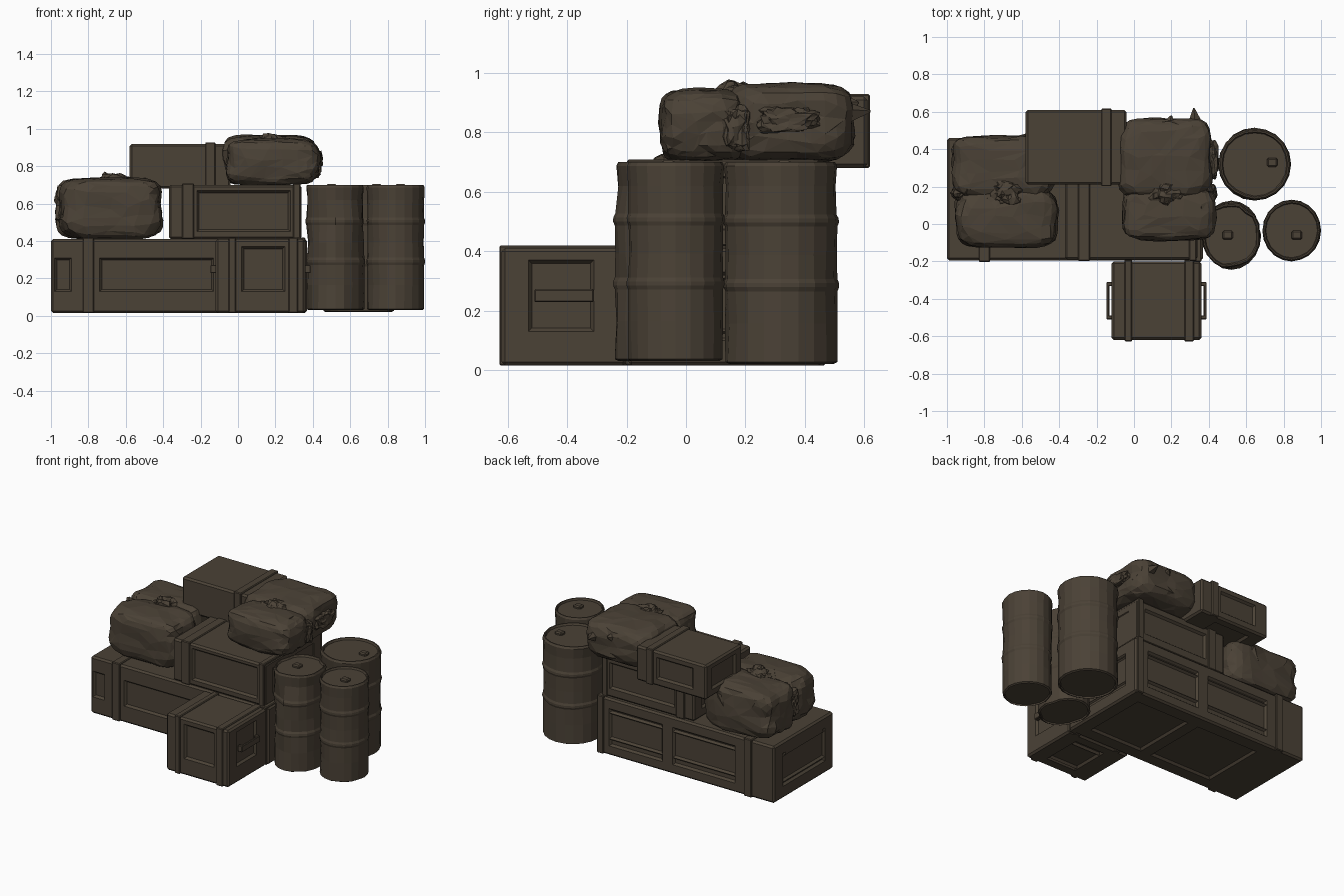
import bpy, bmesh, math
from mathutils import Vector, noise

cube = bpy.data.objects.get("Cube")
if cube:
    bpy.data.objects.remove(cube)

mat = bpy.data.materials.new("dusty brown")
mat.use_nodes = True
colour = (0.07, 0.054, 0.037, 1)
mat.diffuse_color = colour
mat.node_tree.nodes["Principled BSDF"].inputs["Base Color"].default_value = colour


def finish(bm, name):
    bmesh.ops.recalc_face_normals(bm, faces=bm.faces[:])
    mesh = bpy.data.meshes.new(name)
    bm.to_mesh(mesh)
    bm.free()
    mesh.materials.append(mat)
    ob = bpy.data.objects.new(name, mesh)
    bpy.context.collection.objects.link(ob)
    return ob


def add_box(bm, lo, hi, bevel):
    lo, hi = Vector(lo), Vector(hi)
    verts = bmesh.ops.create_cube(bm, size=1)["verts"]
    for v in verts:
        v.co = (lo + hi) / 2 + v.co * (hi - lo)
    edges = {e for v in verts for e in v.link_edges}
    bmesh.ops.bevel(bm, geom=list(edges), offset=bevel, segments=1, affect='EDGES')


def sink_panel(bm, axis, side, a0, a1, b0, b1):
    """Recess a rectangle on the box side facing +/- axis."""
    u, w = [i for i in range(3) if i != axis]
    for i, value in ((u, a0), (u, a1), (w, b0), (w, b1)):
        n = Vector((0, 0, 0))
        n[i] = 1
        bmesh.ops.bisect_plane(bm, geom=bm.verts[:] + bm.edges[:] + bm.faces[:],
                               plane_co=n * value, plane_no=n)
    bm.normal_update()
    picked = []
    for f in bm.faces:
        c = f.calc_center_median()
        if f.normal[axis] * side > 0.9 and a0 < c[u] < a1 and b0 < c[w] < b1:
            picked.append(f)
    bmesh.ops.inset_region(bm, faces=picked, thickness=0.012, depth=-0.015,
                           use_even_offset=True)


def crate(name, lo, hi, panels, straps):
    bm = bmesh.new()
    add_box(bm, lo, hi, 0.012)
    for p in panels:
        sink_panel(bm, *p)
    finish(bm, name)
    # Flat bands wrapped around the crate
    for k, (x0, x1) in enumerate(straps):
        bm = bmesh.new()
        g = 0.008
        add_box(bm, (x0, lo[1] - g, lo[2]), (x1, hi[1] + g, hi[2] + g), 0.005)
        finish(bm, f"{name}_band_{k + 1}")


def handle(name, x, out, y0, y1, z):
    bm = bmesh.new()
    t = 0.022
    for ya, yb in ((y0, y0 + t), (y1 - t, y1)):
        add_box(bm, (min(x, x + out), ya, z - t), (max(x, x + out), yb, z + t), 0.004)
    add_box(bm, (x + out - 0.008, y0, z - t), (x + out + 0.008, y1, z + t), 0.004)
    finish(bm, name)


# Crates: panels are (axis, side, first range, second range)
crate("long_crate", (-1, -0.195, 0.015), (0.37, 0.46, 0.41),
      [(1, -1, -0.74, -0.13, 0.13, 0.31), (1, -1, -0.98, -0.89, 0.13, 0.31),
       (1, 1, -0.7, -0.22, 0.08, 0.34), (1, 1, -0.14, 0.27, 0.08, 0.34),
       (0, -1, -0.1, 0.36, 0.1, 0.33), (0, 1, -0.1, 0.36, 0.1, 0.33),
       (2, -1, -0.7, -0.22, -0.1, 0.36), (2, -1, -0.14, 0.27, -0.1, 0.36)],
      [(-0.83, -0.77), (0.31, 0.36)])
crate("front_crate", (-0.12, -0.62, 0.015), (0.36, -0.2, 0.41),
      [(1, -1, 0.02, 0.25, 0.13, 0.37), (0, 1, -0.53, -0.31, 0.13, 0.37),
       (0, -1, -0.53, -0.31, 0.13, 0.37), (2, -1, 0.02, 0.25, -0.55, -0.27)],
      [(-0.05, -0.01), (0.27, 0.32)])
crate("middle_crate", (-0.37, -0.19, 0.41), (0.34, 0.44, 0.70),
      [(1, -1, -0.22, 0.28, 0.45, 0.67), (1, 1, -0.22, 0.28, 0.47, 0.65),
       (0, 1, -0.1, 0.35, 0.47, 0.65), (0, -1, -0.1, 0.35, 0.47, 0.65)],
      [(-0.30, -0.235), (0.295, 0.335)])
crate("top_crate", (-0.58, 0.21, 0.68), (-0.04, 0.61, 0.92),
      [(1, 1, -0.48, -0.2, 0.73, 0.88), (0, -1, 0.28, 0.54, 0.73, 0.88),
       (2, -1, -0.48, -0.2, 0.27, 0.55)],
      [(-0.175, -0.12)])
handle("front_crate_left_handle", 0.355, 0.025, -0.51, -0.31, 0.25)
handle("front_crate_right_handle", -0.115, -0.025, -0.51, -0.31, 0.25)


def barrel(name, cx, cy, rx, ry, bung, dent, base):
    """Ribbed drum with recessed ends and uneven dents."""
    sides, top = 20, 0.70
    span = top - base
    profile = [(0.88, 0.015), (0.9, 0), (0.97, 0.01), (0.97, 0.2), (0.97, 0.36),
               (1, 0.38), (1, 0.4), (0.97, 0.42), (0.96, 0.54), (0.97, 0.68),
               (1, 0.7), (1, 0.72), (0.97, 0.74), (0.97, 0.88), (0.99, 0.98),
               (0.95, 1), (0.91, 1), (0.88, 0.98)]
    bm = bmesh.new()
    rings = []
    for r, h in profile:
        ring = []
        for i in range(sides):
            a = math.tau * i / sides
            d = noise.noise(Vector((math.cos(a) * 1.6 + cx * 9, math.sin(a) * 1.6, h * 5)))
            q = r - dent * max(0, d)
            ring.append(bm.verts.new((cx + rx * q * math.cos(a), cy + ry * q * math.sin(a),
                                      base + h * span)))
        rings.append(ring)
    for a, b in zip(rings, rings[1:]):
        for i in range(sides):
            j = (i + 1) % sides
            bm.faces.new((a[i], a[j], b[j], b[i]))
    bm.faces.new(rings[0])
    bm.faces.new(rings[-1])
    finish(bm, name)
    bm = bmesh.new()
    bx, by = bung
    add_box(bm, (bx - 0.028, by - 0.024, top - 0.03), (bx + 0.028, by + 0.024, top + 0.005), 0.008)
    finish(bm, name + "_bung")


barrel("inner_barrel", 0.52, -0.06, 0.16, 0.185, (0.5, -0.06), 0.14, 0.03)
barrel("outer_barrel", 0.843, -0.035, 0.157, 0.165, (0.87, -0.06), 0.06, 0.03)
barrel("rear_barrel", 0.645, 0.32, 0.195, 0.195, (0.74, 0.33), 0.05, 0.02)


def sack(name, lo, hi, seed, power=4.5, rough=0.05):
    """Lumpy, boxy bag: a rounded cube pushed about by noise and creased."""
    lo, hi = Vector(lo), Vector(hi)
    mid, half = (lo + hi) / 2, (hi - lo) / 2
    bm = bmesh.new()
    bmesh.ops.create_cube(bm, size=2)
    bmesh.ops.subdivide_edges(bm, edges=bm.edges[:], cuts=8, use_grid_fill=True)
    for v in bm.verts:
        p = v.co.copy()
        size = sum(abs(c) ** power for c in p) ** (1 / power)
        p = p / size
        at = p * 1.7 + Vector((seed * 7.3, seed * 3.1, 0))
        lump = noise.noise(at) * 1.3 - abs(noise.noise(at * 2.1)) * 1.2
        p *= 1 + rough * (lump + 0.35)
        v.co = Vector([mid[i] + p[i] * half[i] for i in range(3)])
        v.co.z = max(v.co.z, lo.z - 0.005)
    bmesh.ops.triangulate(bm, faces=bm.faces[:])
    ob = finish(bm, name)
    dec = ob.modifiers.new("facets", 'DECIMATE')
    dec.ratio = 0.45


sack("left_front_sack", (-0.95, -0.125, 0.41), (-0.41, 0.19, 0.735), 1)
sack("left_rear_sack", (-0.97, 0.14, 0.41), (-0.43, 0.47, 0.74), 2, 5)
sack("upper_front_sack", (-0.06, -0.085, 0.70), (0.43, 0.20, 0.945), 3)
sack("upper_rear_sack", (-0.08, 0.14, 0.70), (0.41, 0.56, 0.965), 4, 5)
# Crumpled ties between and beside the sacks
sack("left_tie", (-0.76, 0.10, 0.60), (-0.60, 0.24, 0.755), 5, 3, 0.3)
sack("left_flap", (-0.97, 0.13, 0.5), (-0.86, 0.21, 0.70), 6, 3, 0.3)
sack("upper_tie", (0.08, 0.10, 0.84), (0.26, 0.24, 0.965), 7, 3, 0.3)
sack("upper_flap", (0.36, 0.12, 0.74), (0.44, 0.22, 0.88), 8, 3, 0.3)
sack("upper_side_knot", (0.39, 0.25, 0.80), (0.45, 0.43, 0.88), 9, 3, 0.3)


# Pointed cloth corners sticking out at the back
def corner(name, base, tip, r):
    base, tip = Vector(base), Vector(tip)
    bm = bmesh.new()
    rot = (tip - base).to_track_quat('Z', 'Y')
    bmesh.ops.create_cone(bm, cap_ends=True, segments=5, radius1=r, radius2=0.004,
                          depth=(tip - base).length)
    for v in bm.verts:
        v.co = rot @ v.co + (base + tip) / 2
    finish(bm, name)


corner("upper_cloth_corner", (0.33, 0.50, 0.86), (0.32, 0.62, 0.87), 0.06)
corner("upper_cloth_fold", (0.18, 0.50, 0.88), (0.2, 0.58, 0.9), 0.07)
corner("left_cloth_corner", (-0.60, 0.42, 0.62), (-0.58, 0.48, 0.68), 0.07)
